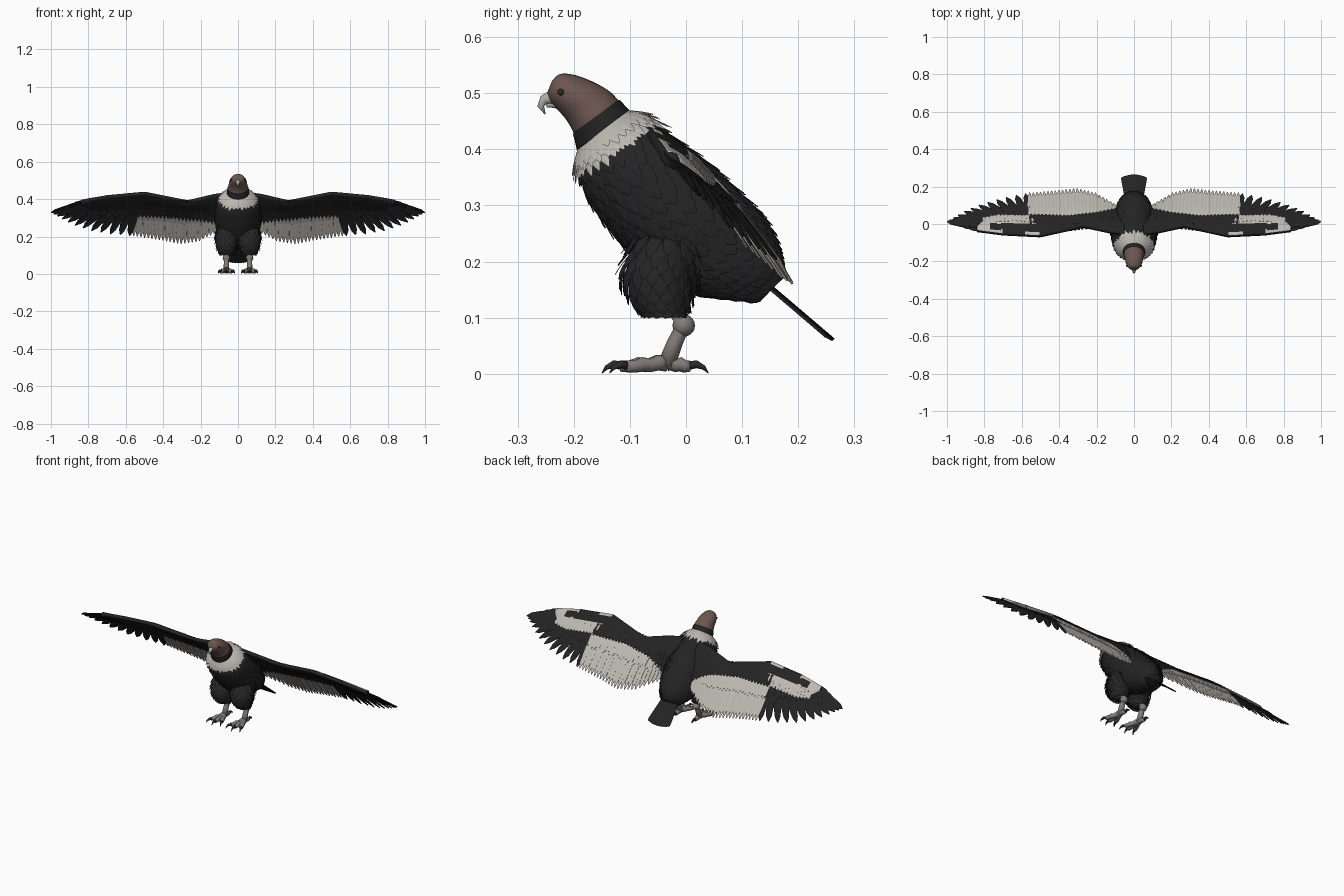
import bpy, bmesh, math, random
from mathutils import Vector

random.seed(4)
if "Cube" in bpy.data.objects:
    bpy.data.objects.remove(bpy.data.objects["Cube"])


def material(name, rgb):
    m = bpy.data.materials.new(name)
    m.use_nodes = True
    m.diffuse_color = (*rgb, 1)
    b = m.node_tree.nodes["Principled BSDF"]
    b.inputs["Base Color"].default_value = (*rgb, 1)
    b.inputs["Roughness"].default_value = 0.9
    return m


BLACK, WHITE, SKIN, LEG, HORN, CLAW = range(6)
MATS = [material("black_plumage", (.017, .017, .017)), material("white_plumage", (.52, .49, .45)),
        material("brown_skin", (.15, .092, .08)), material("grey_leg", (.23, .205, .19)),
        material("pale_horn", (.45, .44, .40)), material("dark_claw", (.025, .022, .022))]


def finish(bm, name, smooth=False, mirror=False, thick=0):
    if smooth:
        bmesh.ops.recalc_face_normals(bm, faces=bm.faces)
    me = bpy.data.meshes.new(name)
    bm.to_mesh(me)
    bm.free()
    for m in MATS:
        me.materials.append(m)
    for p in me.polygons:
        p.use_smooth = smooth
    ob = bpy.data.objects.new(name, me)
    bpy.context.collection.objects.link(ob)
    if thick:
        s = ob.modifiers.new("thickness", 'SOLIDIFY')
        s.thickness, s.offset = thick, 0
    if mirror:
        ob.modifiers.new("mirror", 'MIRROR').use_mirror_merge = False


def skin(bm, rows, mat):
    """Skin closed rings of points and cap the ends."""
    vs = [[bm.verts.new(p) for p in r] for r in rows]
    n = len(vs[0])
    for a, b in zip(vs, vs[1:]):
        for j in range(n):
            bm.faces.new((a[j], a[(j + 1) % n], b[(j + 1) % n], b[j])).material_index = mat
    bm.faces.new(vs[0]).material_index = mat
    bm.faces.new(vs[-1]).material_index = mat


def tube(bm, pts, radii, mat, sides=12):
    pts = [Vector(p) for p in pts]
    rows = []
    for i, (p, r) in enumerate(zip(pts, radii)):
        t = (pts[min(i + 1, len(pts) - 1)] - pts[max(i - 1, 0)]).normalized()
        u = t.cross(Vector((1, 0, 0))).normalized()
        v = t.cross(u)
        rows.append([p + r * (u * math.cos(a) + v * math.sin(a))
                     for a in (math.tau * k / sides for k in range(sides))])
    skin(bm, rows, mat)


ROUND, POINTED = (.5, .9, 1, .75, .15), (.6, .9, 1, .68, .08)


def feather(bm, pts, width, up, mat, shape=ROUND):
    """Blade with a raised midrib, following pts."""
    side = (pts[-1] - pts[0]).cross(up).normalized() * width
    rows = [[bm.verts.new(q) for q in (p - side * w, p + up * width * .12, p + side * w)]
            for p, w in zip(pts, shape)]
    for a, b in zip(rows, rows[1:]):
        for j in (0, 1):
            bm.faces.new((a[j], a[j + 1], b[j + 1], b[j])).material_index = mat


# Rings are (front y, front z, back y, back z, half width)
def ring_at(rings, u):
    i = max(0, min(int(u), len(rings) - 2))
    f = min(max(u - i, 0), 1)
    k = [rings[max(0, min(i + d, len(rings) - 1))] for d in (-1, 0, 1, 2)]
    return [.5 * (2 * b + (c - a) * f + (2 * a - 5 * b + 4 * c - d) * f * f
                  + (3 * b - a - 3 * c + d) * f ** 3) for a, b, c, d in zip(*k)]


def ring_point(rings, u, a, cx=0):
    yf, zf, yb, zb, rx = ring_at(rings, u)
    c = Vector((cx, (yf + yb) / 2, (zf + zb) / 2))
    o = Vector((rx * math.sin(a), 0, 0)) + Vector((0, yb - yf, zb - zf)) * (.5 * math.cos(a))
    return c + o, o.normalized()


def loft(bm, rings, mat, cx=0, u0=0, u1=None, sides=28, grow=0):
    u1 = len(rings) - 1 if u1 is None else u1
    n = int((u1 - u0) * 5) + 1
    rows = []
    for i in range(n + 1):
        r = [ring_point(rings, u0 + (u1 - u0) * i / n, math.tau * k / sides, cx) for k in range(sides)]
        rows.append([p + o * grow for p, o in r])
    skin(bm, rows, mat)


def plumage(bm, rings, mat, u0, u1, rows, count, length, width, splay, cx=0):
    for i in range(rows):
        u = u0 + (u1 - u0) * i / max(rows - 1, 1)
        for k in range(count):
            a = math.tau * (k + .5 * (i % 2)) / count
            ln = length * random.uniform(.85, 1.15)
            pts = []
            for s in (0, .25, .5, .75, 1):
                p, o = ring_point(rings, u + ln * s, a, cx)
                pts.append(p + o * (.002 + splay * s))
            feather(bm, pts, width, o, mat)


# Body
body = [(-.19, .405, -.105, .468, .055), (-.188, .37, -.072, .45, .08), (-.173, .325, -.02, .412, .106),
        (-.138, .27, .04, .366, .114), (-.1, .225, .095, .315, .113), (-.055, .178, .135, .272, .1),
        (.01, .148, .155, .235, .085), (.085, .14, .165, .2, .065), (.14, .138, .168, .165, .04)]
bm = bmesh.new()
loft(bm, body, BLACK)
finish(bm, "body", smooth=True)
bm = bmesh.new()
plumage(bm, body, BLACK, .9, 7.1, 15, 26, .9, .016, .009)
finish(bm, "body_feathers")

# White ruff
bm = bmesh.new()
loft(bm, body, WHITE, u0=0, u1=1.05, grow=.004)
finish(bm, "ruff", smooth=True)
bm = bmesh.new()
plumage(bm, body, WHITE, .1, .55, 3, 30, .95, .011, .017)
finish(bm, "ruff_feathers")

# Neck and head
head = [(-.193, .4, -.1, .466, .058), (-.2, .428, -.12, .487, .055), (-.213, .452, -.137, .504, .05),
        (-.23, .472, -.167, .521, .046), (-.242, .485, -.2, .533, .037), (-.246, .494, -.225, .534, .026),
        (-.247, .502, -.239, .522, .012)]
bm = bmesh.new()
loft(bm, head, SKIN, u0=.95)
finish(bm, "head", smooth=True)
bm = bmesh.new()
loft(bm, head, BLACK, u0=0, u1=1, grow=.002)
finish(bm, "neck_band", smooth=True)
bm = bmesh.new()
tube(bm, [(0, -.228, .492), (0, -.243, .492), (0, -.253, .488), (0, -.259, .477), (0, -.251, .463)],
     [.015, .012, .009, .006, .001], HORN)
tube(bm, [(0, -.228, .482), (0, -.24, .48), (0, -.249, .477)], [.01, .006, .002], HORN)
finish(bm, "beak", smooth=True)
bm = bmesh.new()
bmesh.ops.create_uvsphere(bm, u_segments=12, v_segments=8, radius=.006)
bmesh.ops.translate(bm, verts=bm.verts, vec=(.037, -.223, .502))
for f in bm.faces:
    f.material_index = CLAW
finish(bm, "eyes", smooth=True, mirror=True)

# Feathered thighs
LX = .062
thigh = [(-.08, .26, .04, .26, .035), (-.097, .215, .03, .215, .048), (-.107, .172, .015, .172, .048),
         (-.09, .13, .0, .13, .038), (-.062, .1, -.012, .1, .022)]
bm = bmesh.new()
loft(bm, thigh, BLACK, LX)
finish(bm, "thighs", smooth=True, mirror=True)
bm = bmesh.new()
plumage(bm, thigh, BLACK, .2, 3.2, 8, 16, .95, .013, .016, LX)
finish(bm, "thigh_feathers", mirror=True)

# Legs, toes and claws
bm = bmesh.new()
tube(bm, [(LX, -.03, .13), (LX, -.004, .09), (LX, -.02, .055), (LX, -.035, .015)],
     [.015, .014, .014, .016], LEG)
k = bmesh.ops.create_uvsphere(bm, u_segments=16, v_segments=10, radius=.02)
bmesh.ops.translate(bm, verts=k["verts"], vec=(LX, -.004, .086))
for f in bm.faces:
    f.material_index = LEG
ankle = Vector((LX, -.035, 0))
for deg, ln in ((0, .082), (24, .078), (-24, .078), (180, .042)):
    d = Vector((math.sin(math.radians(deg)), -math.cos(math.radians(deg)), 0))
    at = lambda s, z: ankle + d * s + Vector((0, 0, z))
    tube(bm, [at(ln * s, z) for s, z in ((0, .018), (.2, .02), (.4, .015), (.6, .017), (.8, .013), (1, .014))],
         [.014, .014, .012, .013, .011, .01], LEG)
    tube(bm, [at(ln - .005, .014), at(ln + .012, .017), at(ln + .025, .011), at(ln + .033, .001)],
         [.008, .007, .004, .0006], CLAW, 8)
finish(bm, "legs_and_feet", smooth=True, mirror=True)

# Tail fan
bm = bmesh.new()
for i in range(11):
    f = (i - 5) / 5
    a = Vector((.03 * f, .1, .198 - .004 * abs(f)))
    b = Vector((.058 * f, .262 - .012 * f * f, .06 + .006 * f * f))
    feather(bm, [a.lerp(b, s) for s in (0, .3, .6, .93, 1)], .013, Vector((0, .65, .76)), BLACK, (.7, 1, 1, 1, .6))
finish(bm, "tail", thick=.005)


# Wing surface: leaning sheet described by edge curves along x
def curve(table, x):
    for (a, p), (b, q) in zip(table, table[1:]):
        if x <= b:
            return p + (q - p) * max(0, (x - a) / (b - a))
    return table[-1][1]


LEAD = [(.05, -.055), (.13, -.045), (.27, -.015), (.5, -.066), (.7, -.056), (.84, -.038), (1, .01)]
TRAIL = [(.05, .08), (.12, .12), (.2, .167), (.3, .19), (.4, .178), (.56, .165), (.68, .143), (.8, .112), (.9, .072), (1, .012)]
H_LEAD = [(.05, .378), (.5, .368), (.8, .355), (1, .34)]
H_TRAIL = [(.05, .325), (.3, .348), (.55, .368), (.8, .345), (1, .34)]
ARM_END = [(.05, .075), (.2, .045), (.35, .028), (.5, .033), (.72, .035), (.8, .02), (.84, -.015)]
UP = Vector((0, .7, .72))


def wing(x, y, off=0):
    l, c = curve(LEAD, x), max(curve(TRAIL, x) - curve(LEAD, x), .01)
    t = min(max((y - l) / c, 0), 1)
    h = curve(H_LEAD, x) * (1 - t) + curve(H_TRAIL, x) * t + .11 * c * math.sin(math.pi * t)
    return Vector((x, y, h - y)) + UP * off


def wing_feather(bm, root, tip, width, mat, o0, o1, shape=ROUND):
    pts = []
    for s in (0, .3, .6, .88, 1):
        x, y = (a + (b - a) * s for a, b in zip(root, tip))
        pts.append(wing(x, y, o0 + (o1 - o0) * s))
    feather(bm, pts, width, UP, mat, shape)


# Wing arms with the pale loop on the upper side
bm = bmesh.new()
NX, NY, rows = 80, 14, []
for i in range(NX + 1):
    x = .05 + .79 * i / NX
    l, e = curve(LEAD, x), curve(ARM_END, x)
    prof = [(l + (e - l) * j / NY, .003 + .011 * math.sin(math.pi * min(.15 + .75 * j / NY, 1))) for j in range(NY + 1)]
    rows.append([wing(x, y, o) for y, o in prof] + [wing(x, y, -o) for y, o in reversed(prof)])
skin(bm, rows, BLACK)
bmesh.ops.recalc_face_normals(bm, faces=bm.faces)
for f in bm.faces:
    x, y, z = f.calc_center_median()
    inset = y - curve(LEAD, x) > .006
    loop = y > .003 or x > .77 or (x > .7 and y < -.03)
    if inset and f.normal.dot(UP) > .5 and ((x > .52 and loop) or (.5 < x < .58 and y < -.043)):
        f.material_index = WHITE
finish(bm, "wing_arms", smooth=True, mirror=True)

# Secondaries, primaries and coverts
bm = bmesh.new()
for i in range(24):
    x = .1 + .45 * i / 23
    e, t = curve(ARM_END, x), curve(TRAIL, x)
    lift = .001 * (i % 2)
    wing_feather(bm, (x, e - .04), (x + .008, t), .0135, WHITE, lift, lift)
    wing_feather(bm, (x, e - .03), (x + .005, e + .45 * (t - e)), .0125, WHITE, .007, .004)
    wing_feather(bm, (x, e - .04), (x, e + .014), .0125, BLACK, .012, .009)
    wing_feather(bm, (x, e - .06), (x, e + .38 * (t - e)), .0125, BLACK, -.009, -.006)
for i in range(13):
    f = i / 12
    tip_x = .58 + .42 * math.sin(f * math.pi / 2) ** 1.05
    tip = (tip_x, curve(TRAIL, tip_x))
    root = (.54 + .26 * f, .015 - .03 * f)
    lift = -.001 + .0015 * (i % 2)
    wing_feather(bm, root, tip, .0225, BLACK, lift, lift, POINTED)
    mid = [a + (b - a) * .5 for a, b in zip(root, tip)]
    wing_feather(bm, root, mid, .02, BLACK, -.004, .004)
    wing_feather(bm, root, mid, .02, BLACK, -.008, -.005)
for tip, root in (((.955, -.006), (.8, -.02)), ((.915, -.018), (.78, -.028)), ((.88, -.028), (.76, -.035))):
    wing_feather(bm, root, tip, .012, BLACK, -.002, .001, POINTED)
for i in range(14):
    x = .54 + .25 * i / 13
    e = curve(ARM_END, x)
    wing_feather(bm, (x, e - .03), (x + .012, e + .01), .012, WHITE, .012, .008)
finish(bm, "wing_feathers", mirror=True, thick=.0025)
